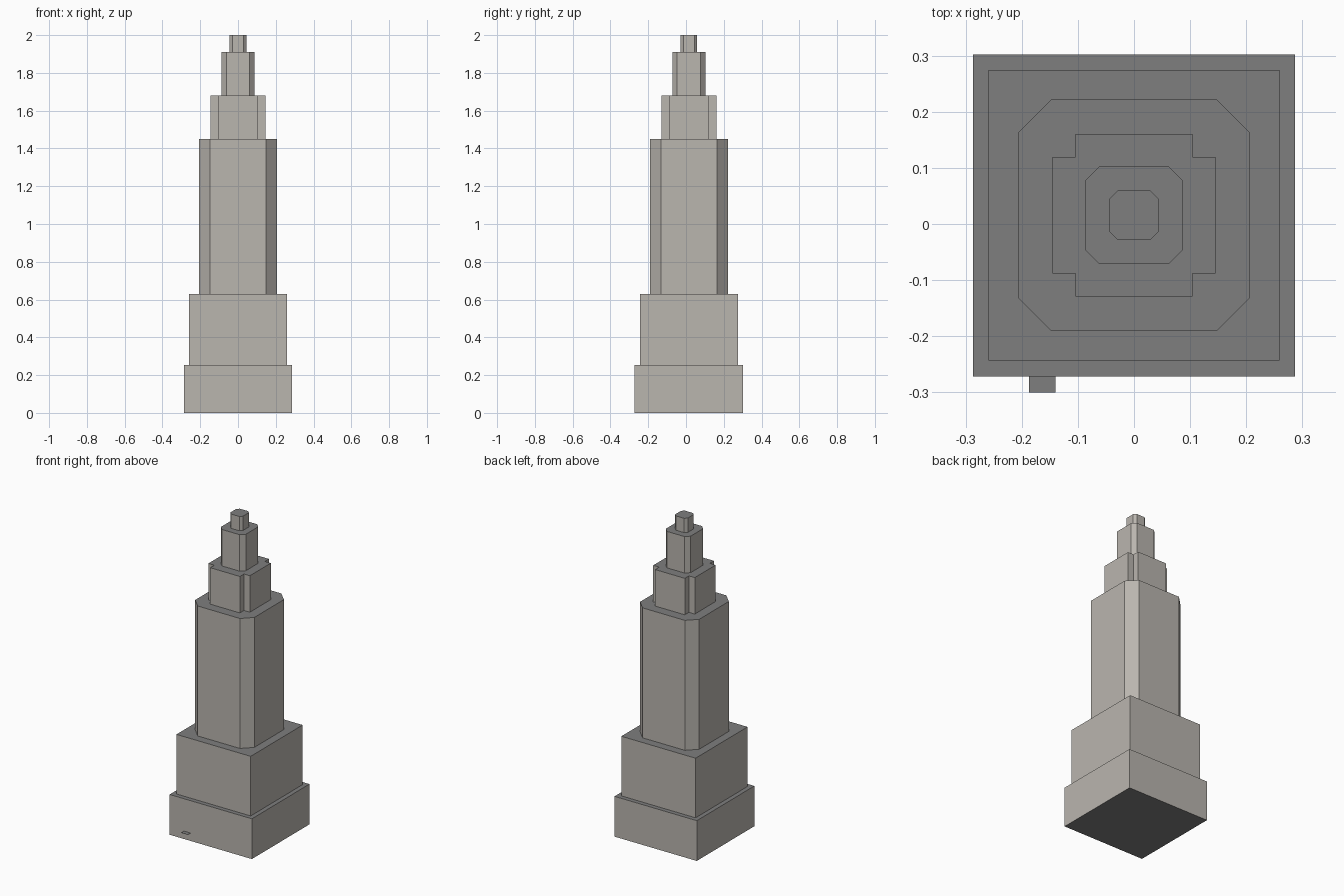
import bpy, bmesh

if "Cube" in bpy.data.objects:
    bpy.data.objects.remove(bpy.data.objects["Cube"])

CY = 0.0155  # tower axis sits slightly behind the origin


def material(name, rgb):
    m = bpy.data.materials.new(name)
    m.diffuse_color = (*rgb, 1)
    m.use_nodes = True
    m.node_tree.nodes["Principled BSDF"].inputs["Base Color"].default_value = m.diffuse_color
    return m


WALL = material("warm grey stone", (0.49, 0.465, 0.43))
ROOF = material("dark grey roof", (0.21, 0.21, 0.21))


def outline(h, cut, style):
    """Square plan of half width h with plain, chamfered or notched corners."""
    pts = []
    for sx, sy in ((1, -1), (1, 1), (-1, 1), (-1, -1)):
        if style == "plain":
            corner = [(h, h)]
        elif style == "chamfer":
            corner = [(h - cut, h), (h, h - cut)]
        else:
            corner = [(h - cut, h), (h - cut, h - cut), (h, h - cut)]
        if sx * sy < 0:  # keep the loop counter-clockwise
            corner = corner
        else:
            corner = corner[::-1]
        pts += [(sx * x, sy * y + CY) for x, y in corner]
    return pts


def make_object(name, bm):
    me = bpy.data.meshes.new(name)
    for m in (WALL, ROOF):
        me.materials.append(m)
    # horizontal faces take the roof colour
    bm.normal_update()
    for f in bm.faces:
        f.material_index = 1 if abs(f.normal.z) > 0.5 else 0
    bm.to_mesh(me)
    bm.free()
    ob = bpy.data.objects.new(name, me)
    bpy.context.collection.objects.link(ob)
    return ob


def tier(name, h, z0, z1, style="plain", cut=0.0):
    bm = bmesh.new()
    pts = outline(h, cut, style)
    low = [bm.verts.new((x, y, z0)) for x, y in pts]
    high = [bm.verts.new((x, y, z1)) for x, y in pts]
    n = len(pts)
    for i in range(n):
        j = (i + 1) % n
        bm.faces.new((low[i], low[j], high[j], high[i]))
    bm.faces.new(high)
    if z0 == 0:  # only the base has a visible underside
        bm.faces.new(low[::-1])
    make_object(name, bm)


# Stacked setbacks of the tower
tier("base", 0.287, 0, 0.254)
tier("podium", 0.259, 0.254, 0.63)
tier("main_shaft", 0.2065, 0.63, 1.45, "chamfer", 0.059)
tier("notched_upper_tier", 0.145, 1.45, 1.68, "notch", 0.041)
tier("crown_tier", 0.087, 1.68, 1.91, "chamfer", 0.025)
tier("top_block", 0.044, 1.91, 2.0, "chamfer", 0.015)

# Thin entrance canopy on the front of the base
bm = bmesh.new()
bm.faces.new([bm.verts.new((x, y, 0.05)) for x, y in
              ((-0.187, -0.30), (-0.14, -0.30), (-0.14, -0.2715), (-0.187, -0.2715))])
make_object("entrance_canopy", bm)
